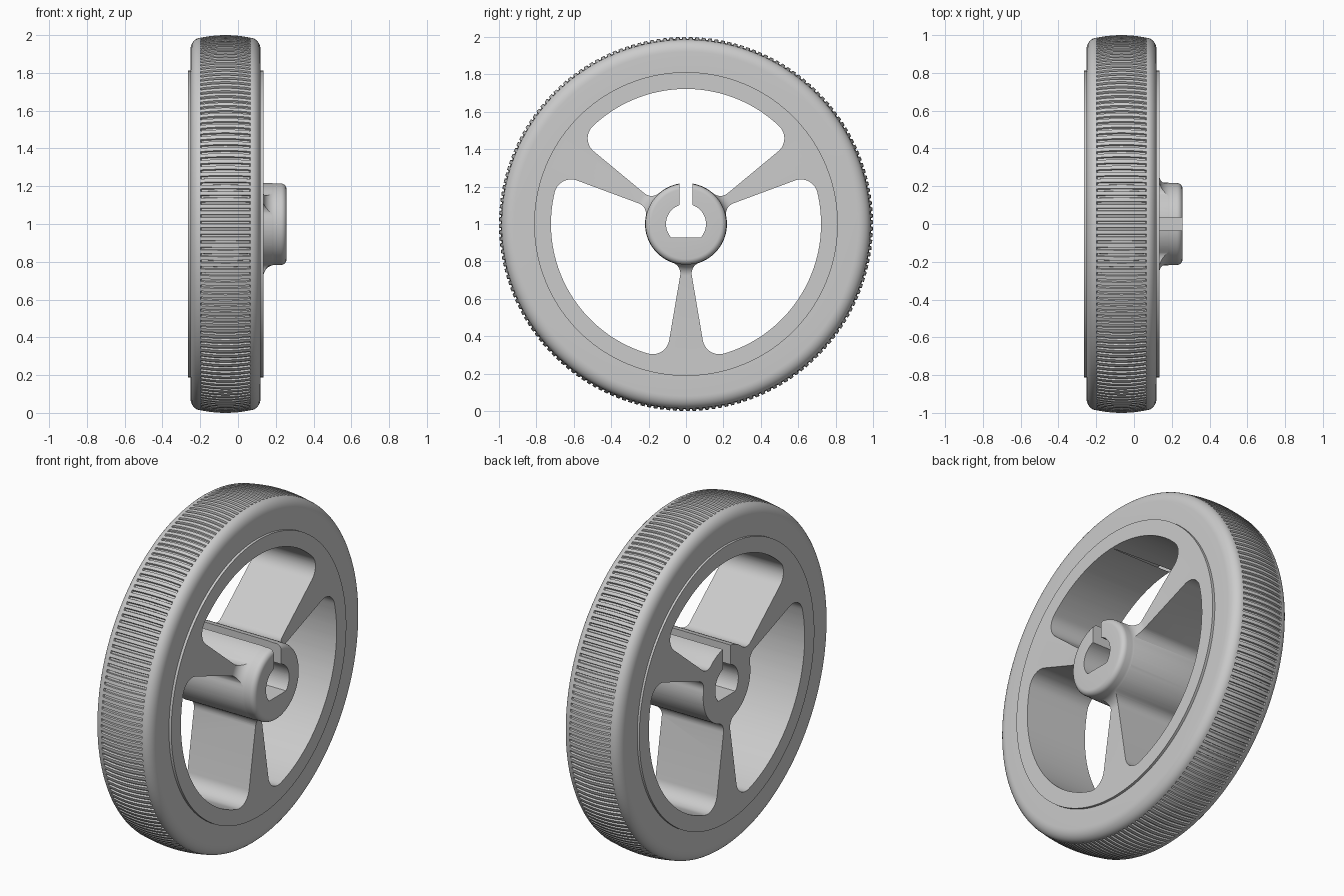
import bpy, bmesh
from math import sin, cos, pi, tau, atan2, asin, acos, sqrt, hypot, radians

if "Cube" in bpy.data.objects:
    bpy.data.objects.remove(bpy.data.objects["Cube"])

grey = bpy.data.materials.new("plain grey")
grey.use_nodes = True
grey.diffuse_color = (0.6, 0.6, 0.6, 1)
grey.node_tree.nodes["Principled BSDF"].inputs["Base Color"].default_value = (0.6, 0.6, 0.6, 1)


def finish(name, bm):
    bmesh.ops.recalc_face_normals(bm, faces=bm.faces)
    mesh = bpy.data.meshes.new(name)
    bm.to_mesh(mesh)
    bm.free()
    mesh.materials.append(grey)
    obj = bpy.data.objects.new(name, mesh)
    bpy.context.collection.objects.link(obj)
    return obj


def revolve(name, profile, angles, depth=lambda i, x, r: 0):
    """Closed (x, r) profile spun about the axle; depth lowers the radius locally."""
    bm = bmesh.new()
    rings = []
    for i, a in enumerate(angles):
        ring = []
        for x, r in profile:
            q = r - depth(i, x, r)
            ring.append(bm.verts.new((x, q * cos(a), 1 + q * sin(a))))
        rings.append(ring)
    n = len(profile)
    for i, ring in enumerate(rings):
        nxt = rings[(i + 1) % len(rings)]
        for j in range(n):
            k = (j + 1) % n
            bm.faces.new((ring[j], ring[k], nxt[k], nxt[j]))
    return finish(name, bm)


def prism(name, outline):
    """Outline in (y, z) about the axle, extended through the whole width."""
    bm = bmesh.new()
    face = bm.faces.new([bm.verts.new((-0.5, y, 1 + z)) for y, z in outline])
    out = bmesh.ops.extrude_face_region(bm, geom=[face])["geom"]
    bmesh.ops.translate(bm, vec=(1, 0, 0), verts=[v for v in out if isinstance(v, bmesh.types.BMVert)])
    obj = finish(name, bm)
    obj.hide_render = True
    return obj


def arc(cx, cy, r, a, b, n):
    return [(cx + r * cos(a + (b - a) * i / n), cy + r * sin(a + (b - a) * i / n)) for i in range(n + 1)]


def cut(target, cutter):
    mod = target.modifiers.new("cut", "BOOLEAN")
    mod.operation, mod.solver, mod.object = "DIFFERENCE", "EXACT", cutter
    bpy.context.view_layer.objects.active = target
    bpy.ops.object.modifier_apply(modifier=mod.name)
    bpy.data.objects.remove(cutter)


def smooth(obj):
    bpy.ops.object.select_all(action="DESELECT")
    obj.select_set(True)
    bpy.context.view_layer.objects.active = obj
    bpy.ops.object.shade_smooth_by_angle(angle=radians(30))


# Rim, web and boss as one turned body
back, face, boss_end = -0.265, 0.135, 0.257
rim_r, hub_r, blend, round_r = 0.812, 0.217, 0.06, 0.03
profile = [(back, 0.05), (back, rim_r), (face, rim_r)]
profile += arc(face + blend, hub_r + blend, blend, pi, 1.5 * pi, 8)
profile += arc(boss_end - round_r, hub_r - round_r, round_r, pi / 2, 0, 6)
profile += [(boss_end, 0.05)]
wheel = revolve("spoked_rim_and_hub", profile, [tau * i / 144 for i in range(144)])

# Rounded opening between two spokes, tapered spoke side v = slope * u - offset
slope, offset = 0.17, 0.0157
length = hypot(1, slope)
normal = (-slope / length, 1 / length)
along = (1 / length, slope / length)
side = atan2(-normal[1], -normal[0])


def fillet_centre(f, dist):
    h = f - offset / length
    t = sqrt(dist * dist - h * h)
    return normal[0] * h + along[0] * t, normal[1] * h + along[1] * t


open_r, corner, neck, core = 0.722, 0.09, 0.06, hub_r + 0.002
nx, ny = fillet_centre(neck, core + neck)
ox, oy = fillet_centre(corner, open_r - corner)
n_ang, o_ang = atan2(ny, nx), atan2(oy, ox)
half = arc(0, 0, core, pi / 3, n_ang, 14)
half += arc(nx, ny, neck, n_ang - pi, side - 0, 8) if abs(n_ang - pi - side) < pi else \
    arc(nx, ny, neck, n_ang + pi, side, 8)
half += arc(ox, oy, corner, side, o_ang, 14)
half += arc(0, 0, open_r, o_ang, pi / 3, 24)[1:]
mirrored = [(hypot(u, v) * cos(tau / 3 - atan2(v, u)), hypot(u, v) * sin(tau / 3 - atan2(v, u)))
            for u, v in reversed(half[1:-1])]
opening = half + mirrored
for k in range(3):
    a = -pi / 2 + k * tau / 3
    turned = [(u * cos(a) - v * sin(a), u * sin(a) + v * cos(a)) for u, v in opening]
    cut(wheel, prism("opening_cutter", turned))

# Flat-sided bore with a clamping slot through the top of the hub
bore_r, flat, slot = 0.107, 0.072, 0.034
right = arc(0, 0, bore_r, asin(-flat / bore_r), acos(slot / bore_r), 24) + [(slot, 0.3)]
cut(wheel, prism("bore_cutter", right + [(-y, z) for y, z in reversed(right)]))
smooth(wheel)

# Tyre: crowned tread, rounded shoulders, flat sidewalls
mid, half_w, band, inner = -0.066, 0.186, 0.132, 0.79
shoulder_r, crown = 0.92, 0.014
edge_r = 1 - crown


def tread(d):
    return 1 - crown * (d / band) ** 2


right = [(half_w, inner)]
right += [(band + (half_w - band) * cos(t * pi / 16), shoulder_r + (edge_r - shoulder_r) * sin(t * pi / 16))
          for t in range(9)]
groove_x = band - 0.004
right += [(groove_x * (1 - t / 6), tread(groove_x * (1 - t / 6))) for t in range(7)]
tyre_profile = [(mid + d, r) for d, r in right] + [(mid - d, r) for d, r in reversed(right[:-1])]

# Fine cross grooves: each pitch has a rib and a narrower groove
ribs = 180
steps = (0, 0.55, 0.63, 0.92)
angles = [tau * (i + s) / ribs for i in range(ribs) for s in steps]


def groove(i, x, r):
    return 0.01 if i % 4 > 1 and abs(x - mid) < band - 0.002 and r > 0.95 else 0


smooth(revolve("grooved_tyre", tyre_profile, angles, groove))
